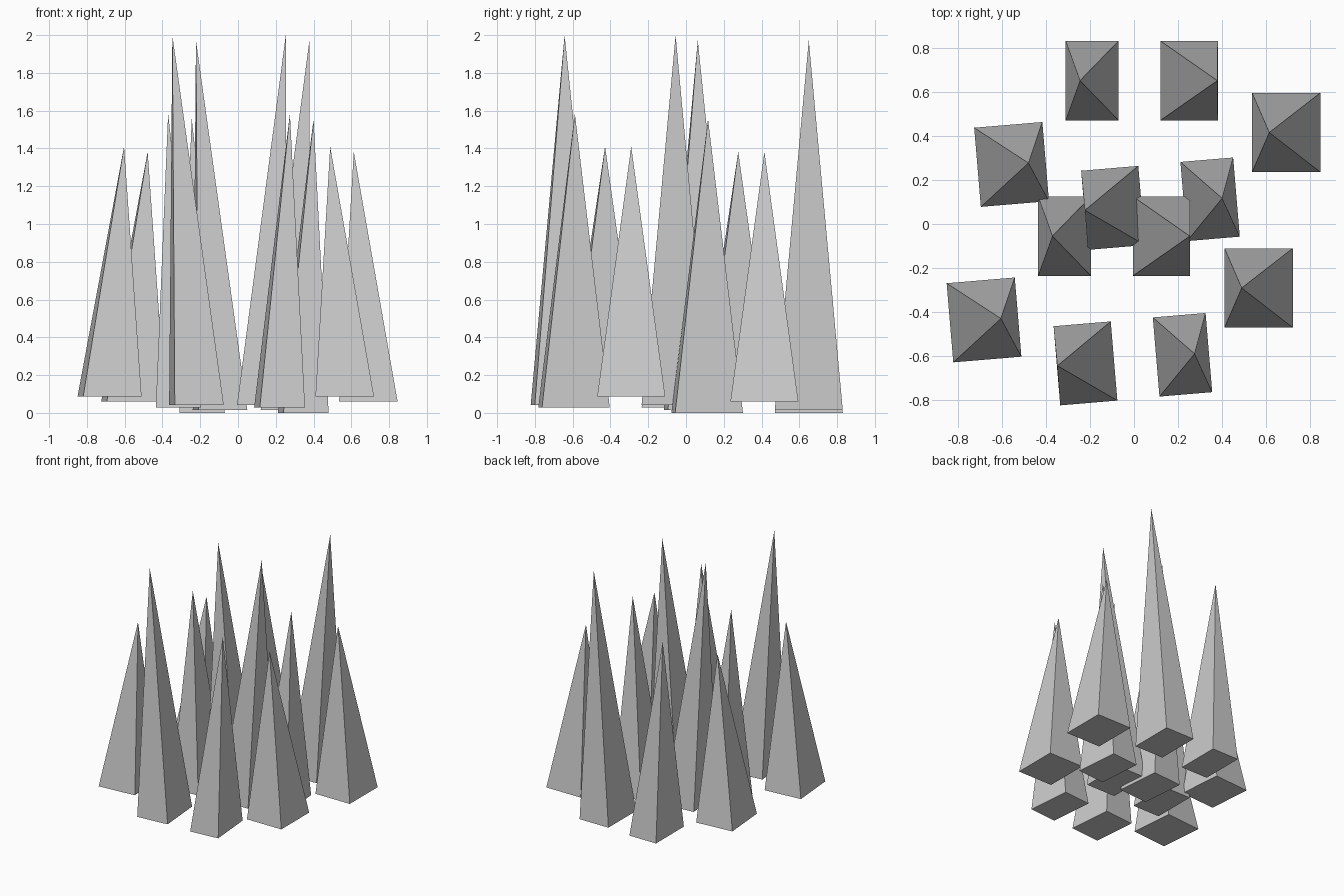
import bpy, bmesh, math
from mathutils import Matrix, Vector

cube = bpy.data.objects.get("Cube")
if cube:
    bpy.data.objects.remove(cube, do_unlink=True)

# Single flat grey for every spike
grey = bpy.data.materials.new("light_grey")
grey.use_nodes = True
colour = (0.6, 0.6, 0.6, 1)
grey.diffuse_color = colour
grey.node_tree.nodes["Principled BSDF"].inputs["Base Color"].default_value = colour

DEPTH = 0.36


def spike(name, width, height, lean, location, angle):
    """Four-sided spike with a rectangular base and a tip shifted sideways."""
    bm = bmesh.new()
    base = [bm.verts.new((sx * width / 2, sy * DEPTH / 2, 0))
            for sx, sy in ((-1, -1), (1, -1), (1, 1), (-1, 1))]
    tip = bm.verts.new((lean, 0, height))
    bm.faces.new(base[::-1])
    for i in range(4):
        bm.faces.new((base[i], base[(i + 1) % 4], tip))
    mesh = bpy.data.meshes.new(name)
    bm.to_mesh(mesh)
    bm.free()
    mesh.materials.append(grey)
    obj = bpy.data.objects.new(name, mesh)
    obj.matrix_world = Matrix.Translation(location) @ Matrix.Rotation(angle, 4, "Z")
    bpy.context.collection.objects.link(obj)


# Spike kinds: width, height, sideways lean of the tip
kinds = {"medium": (0.24, 1.556, -0.055),
         "tall": (0.26, 1.958, 0.128),
         "short": (0.31, 1.323, -0.077)}

# Straight trio and turned trio: kind and base centre
straight = [("medium", (-0.19, 0.65, 0.0)),
            ("tall", (0.25, 0.65, 0.014)),
            ("short", (0.69, 0.415, 0.059))]
turned = [("medium", (0.345, 0.112, 0.0)),
          ("tall", (-0.095, 0.073, 0.014)),
          ("short", (-0.555, 0.27, 0.059))]

# Back row, then the same row repeated in front and slightly raised
rows = {"back": Vector((0, 0, 0)), "front": Vector((-0.125, -0.705, 0.028))}
for row, shift in rows.items():
    for style, trio, angle in (("straight", straight, 0),
                               ("turned", turned, math.radians(184.8))):
        for kind, centre in trio:
            spike(f"{row}_{style}_{kind}_spike", *kinds[kind],
                  Vector(centre) + shift, angle)
